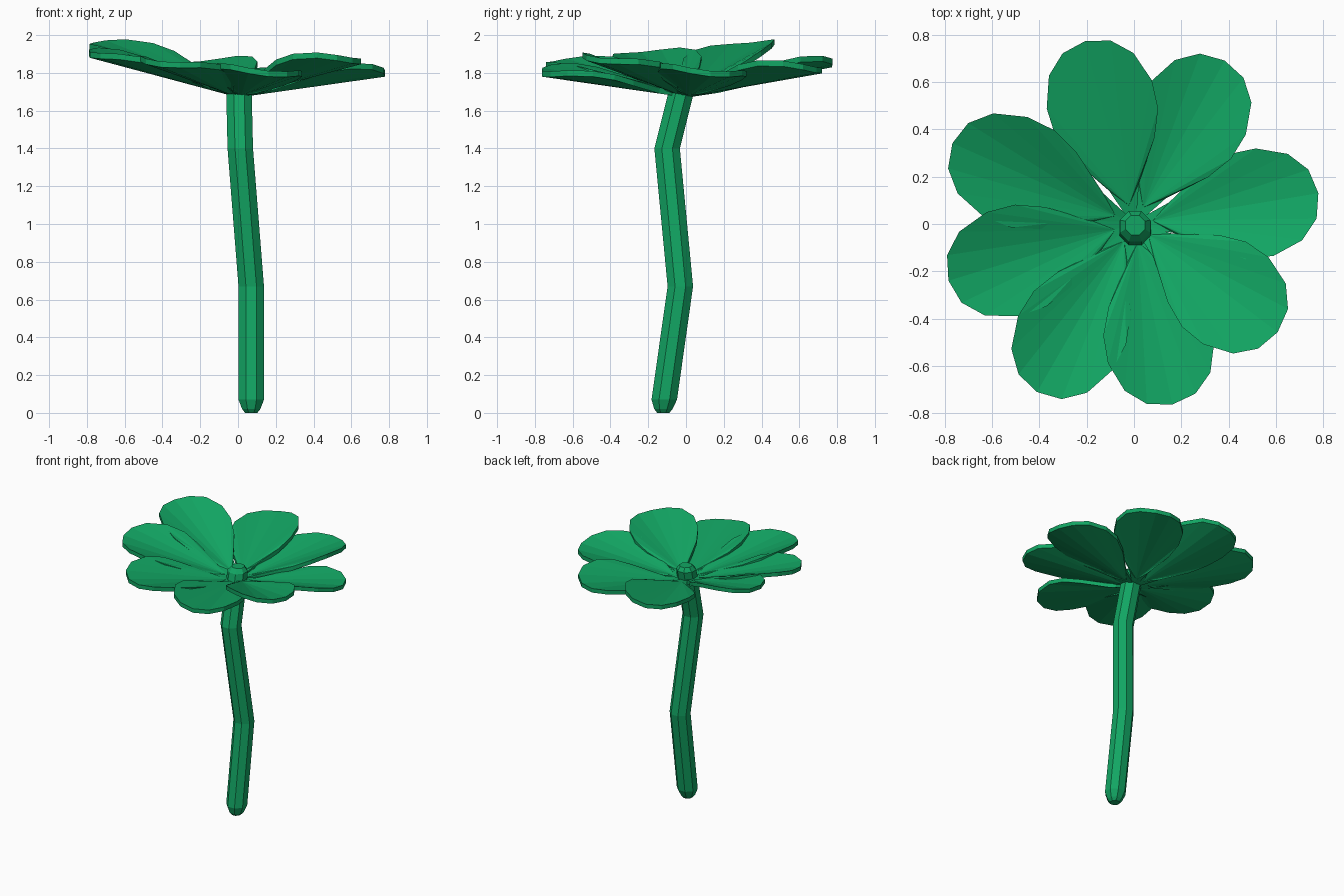
import bpy
from math import sin, cos, pi, radians

if "Cube" in bpy.data.objects:
    bpy.data.objects.remove(bpy.data.objects["Cube"])

green = bpy.data.materials.new("leaf green")
green.diffuse_color = (0.006, 0.38, 0.125, 1)
green.use_nodes = True
green.node_tree.nodes["Principled BSDF"].inputs["Base Color"].default_value = green.diffuse_color


def make(name, verts, faces):
    mesh = bpy.data.meshes.new(name)
    mesh.from_pydata(verts, [], faces)
    mesh.materials.append(green)
    obj = bpy.data.objects.new(name, mesh)
    bpy.context.collection.objects.link(obj)
    return obj


# Stem: kinked eight-sided tube with rounded ends (x, y, z, radius)
rings = [(0.07, -0.12, 0.0, 0.035), (0.07, -0.12, 0.02, 0.052),
         (0.07, -0.115, 0.07, 0.073), (0.07, -0.03, 0.67, 0.073),
         (0.012, -0.10, 1.40, 0.073), (0.005, -0.025, 1.70, 0.073),
         (0.005, -0.01, 1.77, 0.07), (0.005, -0.005, 1.80, 0.045)]
N = 8
verts = [(x + r * cos((k + 0.5) * 2 * pi / N), y + r * sin((k + 0.5) * 2 * pi / N), z)
         for x, y, z, r in rings for k in range(N)]
faces = [(i * N + k, i * N + (k + 1) % N, (i + 1) * N + (k + 1) % N, (i + 1) * N + k)
         for i in range(len(rings) - 1) for k in range(N)]
faces += [tuple(reversed(range(N))), tuple(range((len(rings) - 1) * N, len(rings) * N))]
make("stem", verts, faces)

# Half outline of one petal (along, sideways), mirrored into a full rim
half = [(0.01, 0.012), (0.16, 0.065), (0.325, 0.178), (0.44, 0.225), (0.56, 0.23),
        (0.69, 0.185), (0.765, 0.105)]
rim = [(u, -v) for u, v in half] + [(0.79, 0.0)] + [(u, v) for u, v in reversed(half)]
BASE, THICK = 1.67, 0.03


def petal(index, angle, reach, tip):
    """Cupped, pinwheel-rolled fan of faces with a thin rim."""
    a, shift = radians(angle), reach - 0.79

    def place(u, v, lift):
        z = BASE + (tip - THICK - BASE) * u / 0.79 + 1.0 * v * v - 0.09 * v + lift
        u += shift * u / 0.79
        return (u * cos(a) - v * sin(a), u * sin(a) + v * cos(a), z)

    n = len(rim)
    hub = (0.08, 0.0)
    vs = [place(u, v, 0) for u, v in rim] + [place(u, v, THICK) for u, v in rim]
    vs += [place(*hub, 0), place(*hub, THICK)]
    fs = []
    for k in range(n):
        j = (k + 1) % n
        fs += [(j, k, 2 * n), (n + k, n + j, 2 * n + 1), (k, j, n + j, n + k)]
    make(f"petal_{index}", vs, fs)


# Petals: direction, reach from the centre, tip height
for i, p in enumerate([(9.5, 0.79, 1.81), (61, 0.79, 1.83), (105, 0.80, 1.86),
                       (156, 0.84, 1.96), (197, 0.82, 1.91), (240, 0.82, 1.86),
                       (282, 0.78, 1.81), (323, 0.76, 1.88)]):
    petal(i + 1, *p)
